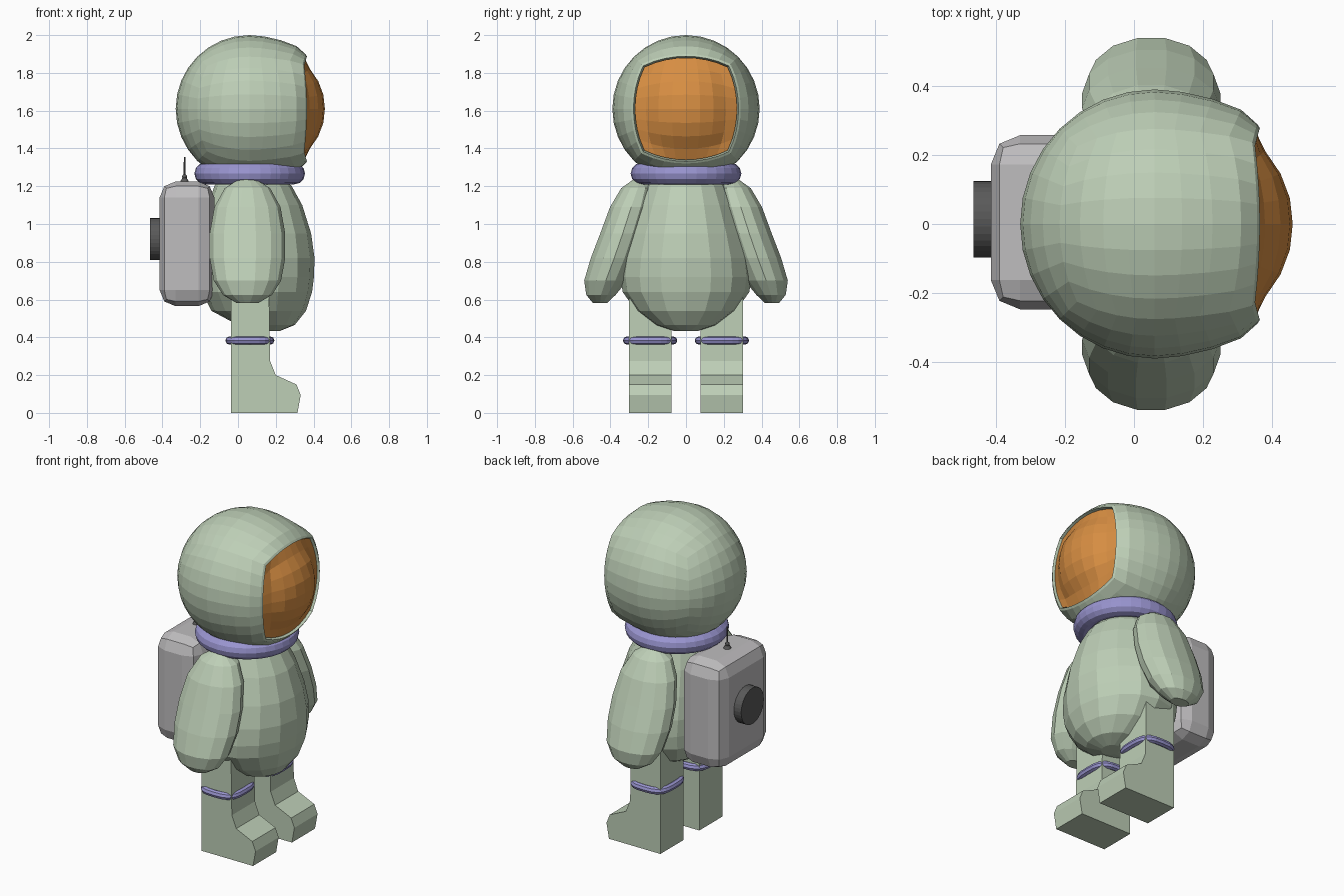
import bpy, bmesh, math
from mathutils import Vector, Matrix

if "Cube" in bpy.data.objects:
    bpy.data.objects.remove(bpy.data.objects["Cube"])


def material(name, rgb):
    m = bpy.data.materials.new(name)
    m.diffuse_color = (*rgb, 1)
    m.use_nodes = True
    m.node_tree.nodes["Principled BSDF"].inputs["Base Color"].default_value = m.diffuse_color
    return m


SUIT = material("sage suit", (0.51, 0.62, 0.47))
VISOR = material("orange visor", (0.68, 0.27, 0.055))
TRIM = material("lavender trim", (0.32, 0.30, 0.63))
PACK = material("light grey pack", (0.52, 0.51, 0.52))
DARK = material("dark grey fittings", (0.10, 0.10, 0.10))


def finish(bm, name, mat, loc=(0, 0, 0)):
    bmesh.ops.recalc_face_normals(bm, faces=bm.faces)
    me = bpy.data.meshes.new(name)
    bm.to_mesh(me)
    bm.free()
    ob = bpy.data.objects.new(name, me)
    ob.location = loc
    me.materials.append(mat)
    bpy.context.collection.objects.link(ob)
    return ob


def skin(bm, rings, closed=False):
    """Join rings of vertices with quads; cap the ends unless closed."""
    n = len(rings[0])
    count = len(rings) if closed else len(rings) - 1
    for i in range(count):
        a, b = rings[i], rings[(i + 1) % len(rings)]
        for j in range(n):
            k = (j + 1) % n
            bm.faces.new((a[j], a[k], b[k], b[j]))
    if not closed:
        bm.faces.new(rings[0])
        bm.faces.new(rings[-1])


def loft(name, mat, rows, sides):
    """Rows of (z, centre x, centre y, radius x, radius y)."""
    bm = bmesh.new()
    angles = [2 * math.pi * j / sides for j in range(sides)]
    skin(bm, [[bm.verts.new((cx + rx * math.cos(a), cy + ry * math.sin(a), z))
               for a in angles] for z, cx, cy, rx, ry in rows])
    return finish(bm, name, mat)


def hoop(name, mat, loc, rx, ry, tube, power, segs, sides):
    """Ring of round section following a circle (power 1) or rounded square."""
    def sp(v, e):
        return math.copysign(abs(v) ** e, v) if abs(v) > 1e-6 else 0.0
    bm = bmesh.new()
    rings = []
    for i in range(segs):
        a = 2 * math.pi * i / segs
        c, s = math.cos(a), math.sin(a)
        p = Vector((rx * sp(c, power), ry * sp(s, power), 0))
        nrm = Vector((sp(c, 2 - power) / rx, sp(s, 2 - power) / ry, 0)).normalized()
        rings.append([bm.verts.new(p + nrm * tube * math.cos(t) + Vector((0, 0, tube * math.sin(t))))
                      for t in (2 * math.pi * j / sides for j in range(sides))])
    skin(bm, rings, closed=True)
    return finish(bm, name, mat, loc)


def bevel(bm, width, segments):
    edges = [e for e in bm.edges if e.calc_face_angle(0) > 0.8]
    bmesh.ops.bevel(bm, geom=edges, offset=width, segments=segments,
                    profile=0.5, affect='EDGES', clamp_overlap=True)


def extrude_rim(bm, scale, dx):
    """Extend the open border, scaling it about the x axis and moving it in x."""
    border = [e for e in bm.edges if e.is_boundary]
    new = bmesh.ops.extrude_edge_only(bm, edges=border)["geom"]
    for v in new:
        if isinstance(v, bmesh.types.BMVert):
            v.co = Vector((v.co.x + dx, v.co.y * scale, v.co.z * scale))


def cube_grid():
    bm = bmesh.new()
    bmesh.ops.create_cube(bm, size=2)
    bmesh.ops.subdivide_edges(bm, edges=bm.edges[:], cuts=7, use_grid_fill=True)
    return bm


def on_sphere(c, r):
    return Vector([math.tan(k * math.pi / 4) for k in c]).normalized() * r


def rim_x(c):
    return 0.297 - 0.014 * min(abs(c.y), abs(c.z)) ** 2


HEAD = (0.06, 0, 1.61)

# Helmet: cube sphere with an open front and a turned-in lip
bm = cube_grid()
front = [f for f in bm.faces if f.calc_center_median().x > 0.99]
bmesh.ops.delete(bm, geom=front, context='FACES')
for v in bm.verts:
    c = v.co.copy()
    p = on_sphere(c, 0.39)
    w = max(0, c.x) ** 3
    p.x += w * (rim_x(c) - p.x)
    p.y *= 1 + 0.05 * w
    p.z *= 1 + 0.05 * w
    v.co = p
extrude_rim(bm, 0.96, 0.008)
extrude_rim(bm, 0.95, -0.05)
finish(bm, "helmet", SUIT, HEAD)

# Visor: bulging front panel of the same sphere
bm = cube_grid()
back = [f for f in bm.faces if f.calc_center_median().x < 0.99]
bmesh.ops.delete(bm, geom=back, context='FACES')
for v in bm.verts:
    c = v.co.copy()
    p = on_sphere(c, 0.40)
    e = max(abs(c.y), abs(c.z)) ** 4
    p.x += e * (rim_x(c) - 0.005 - p.x)
    p.y *= 0.955
    p.z *= 0.955
    v.co = p
extrude_rim(bm, 1.0, -0.05)
finish(bm, "visor", VISOR, HEAD)

# Collar
hoop("collar", TRIM, (0.062, 0, 1.267), 0.236, 0.236, 0.057, 1, 32, 12)

# Egg-shaped torso
loft("torso", SUIT, [
    (0.433, 0.17, 0, 0.05, 0.06), (0.465, 0.15, 0, 0.15, 0.16),
    (0.54, 0.11, 0, 0.25, 0.265), (0.64, 0.10, 0, 0.292, 0.335),
    (0.72, 0.102, 0, 0.30, 0.347), (0.82, 0.102, 0, 0.303, 0.337),
    (0.95, 0.10, 0, 0.287, 0.302), (1.10, 0.09, 0, 0.25, 0.25),
    (1.20, 0.08, 0, 0.205, 0.21), (1.26, 0.07, 0, 0.15, 0.16)], 16)

# Foot and leg side outline (x, z)
LEG = [(-0.037, 0.72), (-0.037, 0.005), (0.315, 0.005), (0.332, 0.10),
       (0.31, 0.155), (0.20, 0.205), (0.17, 0.28), (0.163, 0.72)]

for s, side in ((-1, "right"), (1, "left")):
    # Arm hanging outwards
    loft(side + "_arm", SUIT, [
        (z, 0.05, s * cy, rx, ry) for z, cy, rx, ry in (
            (1.235, 0.25, 0.05, 0.03), (1.19, 0.255, 0.12, 0.09),
            (1.09, 0.29, 0.175, 0.115), (0.95, 0.335, 0.20, 0.122),
            (0.82, 0.38, 0.20, 0.127), (0.70, 0.425, 0.178, 0.117),
            (0.625, 0.45, 0.13, 0.08), (0.583, 0.455, 0.06, 0.04))], 14)

    # Leg with boot, extruded sideways and rounded
    bm = bmesh.new()
    skin(bm, [[bm.verts.new((x, s * 0.19 + y, z)) for x, z in LEG]
              for y in (-0.113, 0.113)])
    bevel(bm, 0.032, 2)
    low = min(v.co.z for v in bm.verts)
    bmesh.ops.translate(bm, verts=bm.verts[:], vec=(0, 0, -low))
    finish(bm, side + "_leg", SUIT)

    # Ankle ring
    hoop(side + "_ankle_ring", TRIM, (0.063, s * 0.19, 0.383),
         0.108, 0.122, 0.022, 0.6, 24, 8)

# Backpack
bm = bmesh.new()
bmesh.ops.create_cube(bm, size=1)
bmesh.ops.scale(bm, verts=bm.verts[:], vec=(0.29, 0.505, 0.66))
bevel(bm, 0.085, 2)
finish(bm, "backpack", PACK, (-0.27, 0.005, 0.895))


def cone(name, loc, r1, r2, depth, segs, rot=None):
    bm = bmesh.new()
    bmesh.ops.create_cone(bm, cap_ends=True, segments=segs, radius1=r1,
                          radius2=r2, depth=depth)
    if rot:
        bmesh.ops.rotate(bm, verts=bm.verts[:], matrix=rot)
    finish(bm, name, DARK, loc)


# Round vent on the backpack, and the antenna
cone("pack_vent", (-0.43, 0.014, 0.92), 0.111, 0.111, 0.07, 32,
     Matrix.Rotation(math.pi / 2, 3, 'Y'))
cone("antenna_base", (-0.283, 0, 1.23), 0.027, 0.012, 0.026, 16)
cone("antenna_rod", (-0.283, 0, 1.29), 0.005, 0.004, 0.13, 8)
bm = bmesh.new()
bmesh.ops.create_uvsphere(bm, u_segments=12, v_segments=8, radius=0.013)
finish(bm, "antenna_joint", DARK, (-0.283, 0, 1.25))
